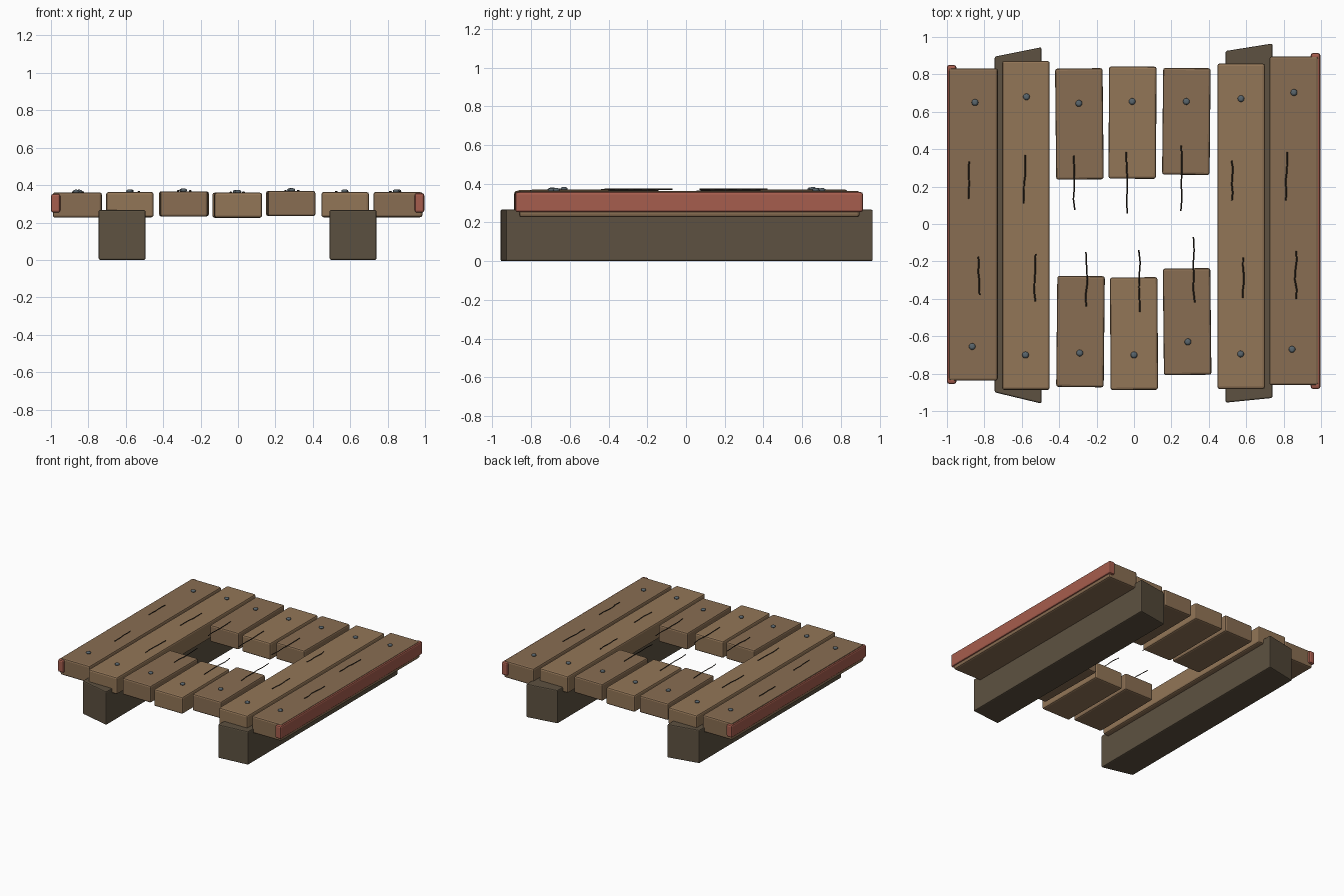
import bpy, bmesh, math, random

if "Cube" in bpy.data.objects:
    bpy.data.objects.remove(bpy.data.objects["Cube"])

random.seed(4)


def material(name, rgb):
    m = bpy.data.materials.new(name)
    m.diffuse_color = (*rgb, 1)
    m.use_nodes = True
    m.node_tree.nodes["Principled BSDF"].inputs["Base Color"].default_value = m.diffuse_color
    return m


WOOD = [material("wood_a", (0.25, 0.155, 0.085)), material("wood_b", (0.29, 0.18, 0.095))]
BEAM = material("dark_wood", (0.11, 0.083, 0.052))
RED = material("red_paint", (0.38, 0.11, 0.075))
IRON = material("iron", (0.10, 0.13, 0.15))
CRACK = material("crack", (0.03, 0.022, 0.015))


def prism(name, outline, z0, z1, mat, bevel, yaw=0):
    """Extrude a plan outline upwards, optionally yawed about its middle."""
    cx = sum(p[0] for p in outline) / len(outline)
    cy = sum(p[1] for p in outline) / len(outline)
    bm = bmesh.new()
    face = bm.faces.new([bm.verts.new((x - cx, y - cy, 0)) for x, y in outline])
    top = bmesh.ops.extrude_face_region(bm, geom=[face])["geom"]
    bmesh.ops.translate(bm, vec=(0, 0, z1 - z0),
                        verts=[g for g in top if isinstance(g, bmesh.types.BMVert)])
    bmesh.ops.recalc_face_normals(bm, faces=bm.faces)
    me = bpy.data.meshes.new(name)
    bm.to_mesh(me)
    bm.free()
    ob = bpy.data.objects.new(name, me)
    bpy.context.collection.objects.link(ob)
    ob.location = (cx, cy, z0)
    ob.rotation_euler.z = math.radians(yaw)
    me.materials.append(mat)
    mod = ob.modifiers.new("bevel", "BEVEL")
    mod.width = bevel
    mod.segments = 2
    return ob


def box(name, x0, x1, y0, y1, z0, z1, mat, bevel=0.012, yaw=0):
    return prism(name, [(x0, y0), (x1, y0), (x1, y1), (x0, y1)], z0, z1, mat, bevel, yaw)


# Support beams with slanted ends
prism("left_beam", [(-0.745, -0.9), (-0.495, -0.96), (-0.495, 0.945), (-0.745, 0.895)],
      0, 0.267, BEAM, 0.008)
prism("right_beam", [(0.49, -0.955), (0.74, -0.93), (0.74, 0.965), (0.49, 0.925)],
      0, 0.267, BEAM, 0.008)

# Deck planks: name, centre x, y0, y1, bottom z, colour, yaw
planks = [
    ("plank_1", -0.859, -0.837, 0.832, 0.226, 0, 0),
    ("plank_2", -0.578, -0.887, 0.872, 0.228, 1, 0),
    ("broken_plank_3_back", -0.292, 0.238, 0.832, 0.232, 0, 0.6),
    ("broken_plank_3_front", -0.286, -0.872, -0.278, 0.232, 0, -0.6),
    ("broken_plank_4_back", -0.008, 0.242, 0.842, 0.225, 1, -0.3),
    ("broken_plank_4_front", 0.0, -0.887, -0.285, 0.225, 1, 0.3),
    ("broken_plank_5_back", 0.28, 0.263, 0.834, 0.234, 0, -0.6),
    ("broken_plank_5_front", 0.284, -0.807, -0.237, 0.234, 0, 0.6),
    ("plank_6", 0.573, -0.882, 0.858, 0.228, 1, 0),
    ("plank_7", 0.855, -0.862, 0.896, 0.228, 0, 0),
]
for name, x, y0, y1, z, c, yaw in planks:
    w = 0.131 if c == 0 and abs(x) > 0.7 else 0.127
    box(name, x - w, x + w, y0, y1, z, z + 0.135, WOOD[c], 0.012, yaw)

# Painted edge rails
box("left_edge_rail", -1.0, -0.95, -0.855, 0.85, 0.253, 0.353, RED)
box("right_edge_rail", 0.945, 0.996, -0.882, 0.914, 0.253, 0.357, RED)

# Per column: deck height, two nails (x, y), two cracks (x, y0, y1)
columns = [
    (0.361, (-0.85, 0.65), (-0.865, -0.655), (-0.88, 0.135, 0.335), (-0.83, -0.38, -0.175)),
    (0.363, (-0.575, 0.68), (-0.58, -0.70), (-0.585, 0.11, 0.37), (-0.53, -0.415, -0.16)),
    (0.367, (-0.295, 0.645), (-0.29, -0.69), (-0.32, 0.075, 0.365), (-0.255, -0.44, -0.15)),
    (0.36, (-0.01, 0.655), (0.0, -0.70), (-0.04, 0.055, 0.385), (0.03, -0.47, -0.14)),
    (0.369, (0.28, 0.655), (0.288, -0.63), (0.255, 0.07, 0.42), (0.32, -0.42, -0.07)),
    (0.363, (0.572, 0.67), (0.57, -0.695), (0.525, 0.125, 0.34), (0.585, -0.395, -0.18)),
    (0.363, (0.855, 0.703), (0.845, -0.67), (0.815, 0.125, 0.385), (0.865, -0.40, -0.145)),
]
for i, (z, *parts) in enumerate(columns, 1):
    # Domed nail heads
    for side, (x, y) in zip(("back", "front"), parts[:2]):
        bpy.ops.mesh.primitive_uv_sphere_add(segments=12, ring_count=6, radius=0.018,
                                             location=(x, y, z + 0.005))
        nail = bpy.context.object
        nail.name = f"nail_{side}_{i}"
        nail.scale.z = 0.55
        nail.data.materials.append(IRON)
        bpy.ops.object.shade_smooth_by_angle()
    # Jagged surface cracks
    for side, (x, y0, y1) in zip(("back", "front"), parts[2:]):
        cu = bpy.data.curves.new(f"crack_{side}_{i}", "CURVE")
        cu.dimensions = "3D"
        cu.bevel_depth = 0.004
        cu.bevel_resolution = 0
        cu.use_fill_caps = True
        sp = cu.splines.new("POLY")
        sp.points.add(5)
        for k, p in enumerate(sp.points):
            p.co = (x + random.uniform(-0.005, 0.005), y0 + (y1 - y0) * k / 5, z + 0.002, 1)
        cu.materials.append(CRACK)
        bpy.context.collection.objects.link(bpy.data.objects.new(cu.name, cu))
